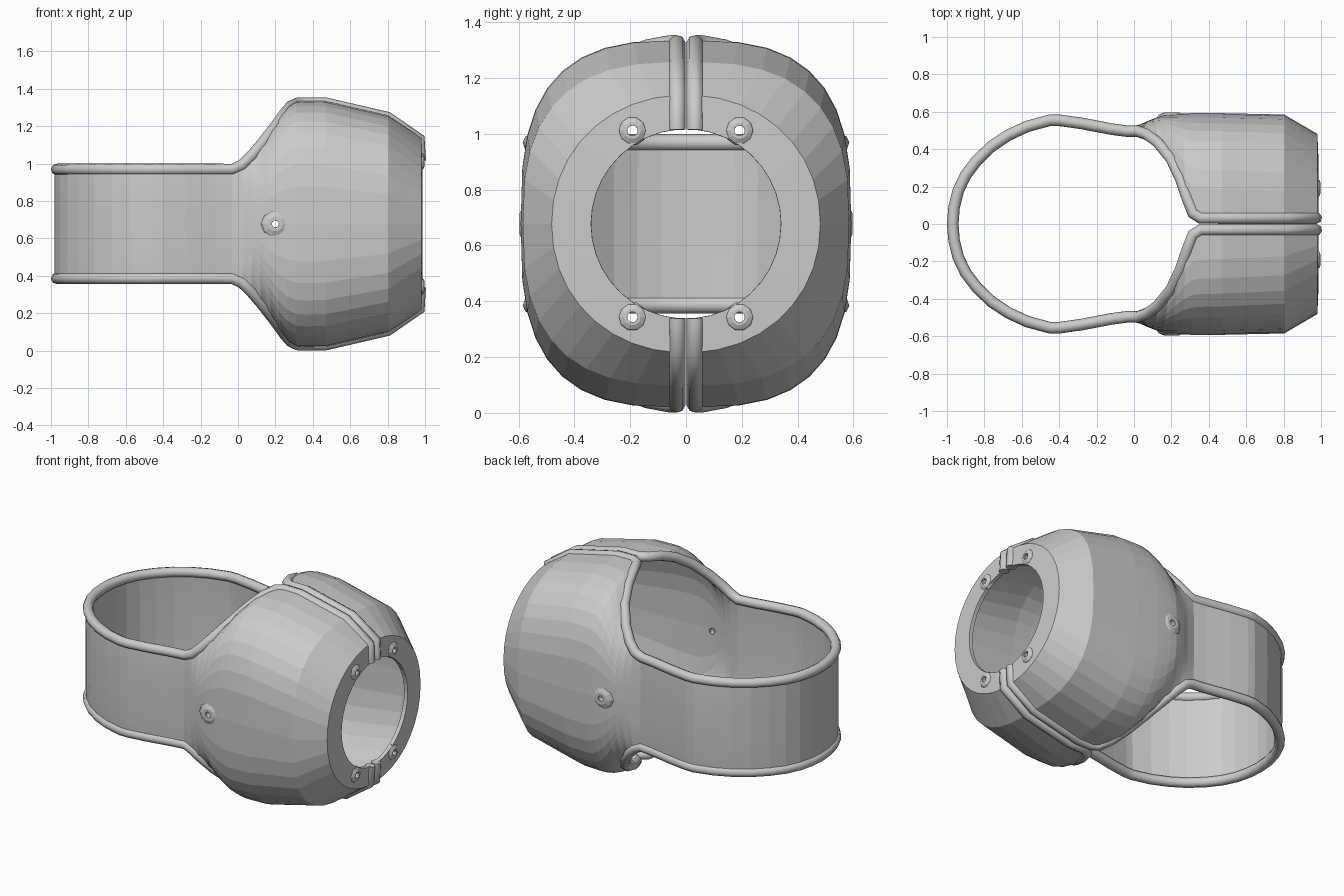
import bpy, bmesh, math
from mathutils import Vector, Matrix

if "Cube" in bpy.data.objects:
    bpy.data.objects.remove(bpy.data.objects["Cube"])

CZ = 0.6775      # height of the horizontal symmetry plane
RIM = 0.031      # radius of the beaded edge
STEPS = 9        # facets from the mid plane to the edge

# Rows of the quarter shell, rear to front:
# x at mid plane, half width, x at edge, edge y / half width, edge height, roundness
ROWS = [(x, w, x, .985, .291, 2.6) for x, w in
        [(-.969, 0), (-.962, .09), (-.94, .18), (-.9, .265), (-.84, .345), (-.76, .423),
         (-.67, .483), (-.57, .53), (-.45, .563), (-.4, .563), (-.28, .546), (-.12, .515),
         (-.03, .503)]]
ROWS += [
    (.04, .522, .02, .95, .312, 2.6), (.08, .54, .07, .885, .36, 2.7),
    (.12, .556, .13, .78, .43, 2.8), (.16, .57, .20, .61, .52, 2.9),
    (.21, .575, .25, .42, .59, 3.0), (.26, .578, .285, .24, .63, 3.0),
    (.31, .58, .315, .10, .645, 3.0), (.36, .58, .355, .055, .646, 3.0),
    (.47, .58, .47, .055, .645, 2.95), (.8, .573, .8, .056, .569, 2.75),
    (.97, .475, .97, .067, .455, 2.1), (.974, .34, .974, .095, .338, 2.0)]


def row_points(xm, w, xe, r, ze, n):
    """Truncated superellipse from the side mid plane to the open edge."""
    h = ze / (1 - r ** n) ** (1 / n)
    tmax = math.asin((ze / h) ** (n / 2))
    pts = []
    for i in range(STEPS + 1):
        v = i / STEPS
        t = v * tmax
        pts.append(Vector((xm + (xe - xm) * v * v,
                           w * math.cos(t) ** (2 / n),
                           h * math.sin(t) ** (2 / n))))
    return pts


def mesh_object(name, bm):
    bmesh.ops.recalc_face_normals(bm, faces=bm.faces)
    me = bpy.data.meshes.new(name)
    bm.to_mesh(me)
    bm.free()
    ob = bpy.data.objects.new(name, me)
    bpy.context.collection.objects.link(ob)
    return ob


grid = [row_points(*r) for r in ROWS]

# Shell: quarter sheet, mirrored twice and thickened
bm = bmesh.new()
vs = [[bm.verts.new(p) for p in row] for row in grid]
for a, b in zip(vs, vs[1:]):
    for i in range(STEPS):
        bm.faces.new((a[i], b[i], b[i + 1], a[i + 1]))
shell = mesh_object("shell", bm)
shell.location.z = CZ
mir = shell.modifiers.new("mirror", 'MIRROR')
mir.use_axis = (False, True, True)
sol = shell.modifiers.new("thickness", 'SOLIDIFY')
sol.thickness, sol.offset = 0.025, 0

# Beaded rims: one path along each open edge, rear strap to split collar
cu = bpy.data.curves.new("rim_bead", 'CURVE')
cu.dimensions = '3D'
cu.bevel_depth, cu.bevel_resolution, cu.use_fill_caps = RIM, 2, True
edge = [row[-1] for row in grid]
path = [Vector((p.x, -p.y, p.z)) for p in reversed(edge[1:])] + edge
for s in (1, -1):
    sp = cu.splines.new('POLY')
    sp.points.add(len(path) - 1)
    for pt, p in zip(sp.points, path):
        pt.co = (p.x, p.y, CZ + s * p.z, 1)
rim = bpy.data.objects.new("rim_bead", cu)
bpy.context.collection.objects.link(rim)

# Screw bosses: location, outward direction, base radius, top radius, height, hole radius
BOSSES = [("side_boss", (.2, s * .572, CZ), (0, s, 0), .08, .04, .024, .019) for s in (1, -1)]
BOSSES += [("collar_boss", (.98, sy * .192, CZ + sz * .334), (1, 0, 0), .054, .03, .017, .019)
           for sy in (1, -1) for sz in (1, -1)]
cut = bmesh.new()
for name, loc, d, r1, r2, h, hole in BOSSES:
    m = Matrix.Translation(loc) @ Vector(d).to_track_quat('Z', 'Y').to_matrix().to_4x4()
    bm = bmesh.new()
    prof = [(r1, -.005), (r1 * .85, h * .5), (r2, h), (hole, h), (hole, -.02)]
    rings = [[bm.verts.new((r * math.cos(k * math.tau / 10), r * math.sin(k * math.tau / 10), z))
              for k in range(10)] for r, z in prof]
    for a, b in zip(rings, rings[1:]):
        for k in range(10):
            j = (k + 1) % 10
            bm.faces.new((a[k], a[j], b[j], b[k]))
    bm.transform(m)
    mesh_object(name, bm)
    bmesh.ops.create_cone(cut, cap_ends=True, segments=10, radius1=hole, radius2=hole,
                          depth=.12, matrix=m)

# Screw holes through the shell
cutter = mesh_object("hole_cutter", cut)
cutter.hide_render = True
cutter.hide_set(True)
boo = shell.modifiers.new("holes", 'BOOLEAN')
boo.operation, boo.object, boo.solver = 'DIFFERENCE', cutter, 'EXACT'
